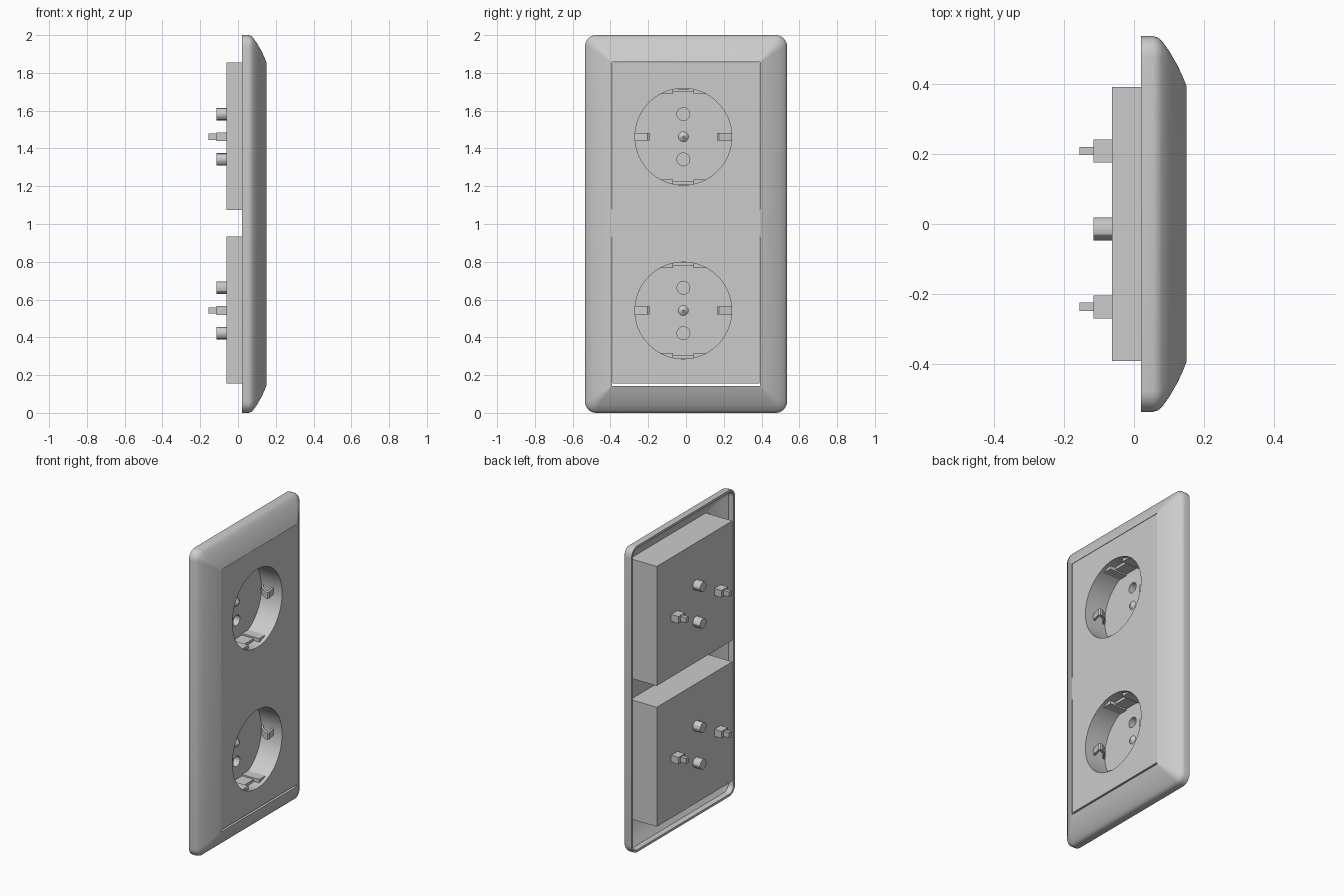
import bpy, bmesh, math
from mathutils import Matrix, Vector

cube = bpy.data.objects.get("Cube")
if cube:
    bpy.data.objects.remove(cube, do_unlink=True)

grey = bpy.data.materials.new("light_grey_plastic")
grey.use_nodes = True
grey.diffuse_color = (0.6, 0.6, 0.6, 1)
grey.node_tree.nodes["Principled BSDF"].inputs["Base Color"].default_value = (0.6, 0.6, 0.6, 1)


def finish(name, bm, smooth=False):
    """Turn a bmesh into a named, coloured object."""
    bmesh.ops.recalc_face_normals(bm, faces=bm.faces)
    mesh = bpy.data.meshes.new(name)
    bm.to_mesh(mesh)
    bm.free()
    mesh.materials.append(grey)
    ob = bpy.data.objects.new(name, mesh)
    bpy.context.collection.objects.link(ob)
    if smooth:
        shade(ob)
    return ob


def shade(ob):
    bpy.ops.object.select_all(action='DESELECT')
    ob.select_set(True)
    bpy.context.view_layer.objects.active = ob
    bpy.ops.object.shade_smooth_by_angle(angle=math.radians(30))


def add_box(bm, x, y, z):
    """Box from (min, max) ranges."""
    lo, hi = zip(x, y, z)
    mid = [(a + b) / 2 for a, b in zip(lo, hi)]
    size = [abs(b - a) for a, b in zip(lo, hi)]
    bmesh.ops.create_cube(bm, size=1, matrix=Matrix.Translation(mid) @ Matrix.Diagonal((*size, 1)))


def box(name, x, y, z):
    bm = bmesh.new()
    add_box(bm, x, y, z)
    return finish(name, bm)


def cylinder(name, x, y, z, r, sides, r2=None):
    """Cylinder or cone lying along x, from x[0] to x[1]."""
    bm = bmesh.new()
    m = Matrix.Translation(((x[0] + x[1]) / 2, y, z)) @ Matrix.Rotation(math.pi / 2, 4, 'Y')
    bmesh.ops.create_cone(bm, cap_ends=True, segments=sides, radius1=r,
                          radius2=r if r2 is None else r2, depth=x[1] - x[0], matrix=m)
    return finish(name, bm, True)


def cut(ob, cutters):
    """Subtract the cutters one by one, then delete them."""
    for c in cutters:
        c.hide_render = True
        mod = ob.modifiers.new("cut", 'BOOLEAN')
        mod.operation, mod.solver, mod.object = 'DIFFERENCE', 'EXACT', c
        bpy.context.view_layer.update()
        new = bpy.data.meshes.new_from_object(ob.evaluated_get(bpy.context.evaluated_depsgraph_get()))
        ob.modifiers.clear()
        ob.data = new
        bpy.data.objects.remove(c, do_unlink=True)


def ring(bm, x, inset, radius, steps=6):
    """Rounded rectangle of vertices in the plane at x."""
    hy, hz = 0.535 - inset, 1.0 - inset
    verts = []
    for k, (sy, sz) in enumerate([(1, 1), (-1, 1), (-1, -1), (1, -1)]):
        for i in range(steps + 1):
            a = math.pi / 2 * (k + i / steps)
            verts.append(bm.verts.new((x, sy * (hy - radius) + radius * math.cos(a),
                                       1 + sz * (hz - radius) + radius * math.sin(a))))
    return verts


# Hollow frame: (x, inset, corner radius) from the outer back edge round to the inside
profile = [(0.02, 0, .06), (0.055, 0, .06), (0.068, .004, .056), (0.080, .014, .048),
           (0.100, .042, .036), (0.122, .080, .022), (0.138, .113, .010), (0.150, .143, .003),
           (0.128, .143, .003), (0.116, .110, .010), (0.082, .052, .030), (0.055, .018, .045),
           (0.02, .015, .045)]
bm = bmesh.new()
rings = [ring(bm, *p) for p in profile]
for a, b in zip(rings, rings[1:] + rings[:1]):
    n = len(a)
    for i in range(n):
        bm.faces.new((a[i], a[(i + 1) % n], b[(i + 1) % n], b[i]))
finish("frame", bm, True)
box("frame_middle_bar", (.128, .149), (-.393, .393), (.93, 1.08))

CY, R = -0.014, 0.256
for label, zc, z0, z1 in (("upper", 1.462, 1.075, 1.855), ("lower", 0.542, 0.155, 0.935)):
    # Insert block with round well and two contact holes
    insert = box(label + "_insert", (-.062, .149), (-.39, .39), (z0, z1))
    cutters = [cylinder("well_cutter", (0, .3), CY, zc, R, 64)]
    cutters += [cylinder("hole_cutter", (-.055, .05), CY, zc + s * .12, .034, 24) for s in (1, -1)]
    cut(insert, cutters)
    shade(insert)

    # Small screw point in the middle of the well
    cylinder(label + "_centre_point", (-.002, .018), CY, zc, .03, 12, .004)

    for s, side in ((1, "left"), (-1, "right")):
        # Rear round contact
        cylinder(f"{label}_{'top' if s > 0 else 'bottom'}_rear_contact",
                 (-.115, -.06), CY, zc + s * .12, .033, 12)
        # Rear earth terminal: block and thin pin
        yc = CY + s * .222
        bm = bmesh.new()
        add_box(bm, (-.115, -.06), (yc - .033, yc + .033), (zc - .023, zc + .023))
        add_box(bm, (-.155, -.11), (yc - .012, yc + .012), (zc - .017, zc + .017))
        finish(f"{label}_{side}_rear_terminal", bm)

        # Guide ribs above and below: a full ledge with two raised ends
        bm = bmesh.new()
        za, zb = zc + s * .226, zc + s * .25
        add_box(bm, (-.002, .085), (CY - .055, CY + .055), sorted((zc + s * .236, zb + s * .004)))
        for t in (1, -1):
            add_box(bm, (-.002, .125), sorted((CY + t * .055, CY + t * .118)), sorted((za, zb)))
        finish(f"{label}_{'top' if s > 0 else 'bottom'}_guide_rib", bm)

        # Bent earth clip: strip profile of (radius, x), extruded across z
        strip = [(.258, .0), (.225, .02), (.195, .055), (.178, .085), (.178, .097), (.19, .104),
                 (.258, .088), (.258, .074), (.198, .088), (.208, .06), (.236, .028), (.258, .014)]
        bm = bmesh.new()
        face = bm.faces.new([bm.verts.new((x, CY + s * r, zc - .021)) for r, x in strip])
        out = bmesh.ops.extrude_face_region(bm, geom=[face])["geom"]
        bmesh.ops.translate(bm, vec=Vector((0, 0, .042)),
                            verts=[v for v in out if isinstance(v, bmesh.types.BMVert)])
        finish(f"{label}_{side}_earth_clip", bm)
